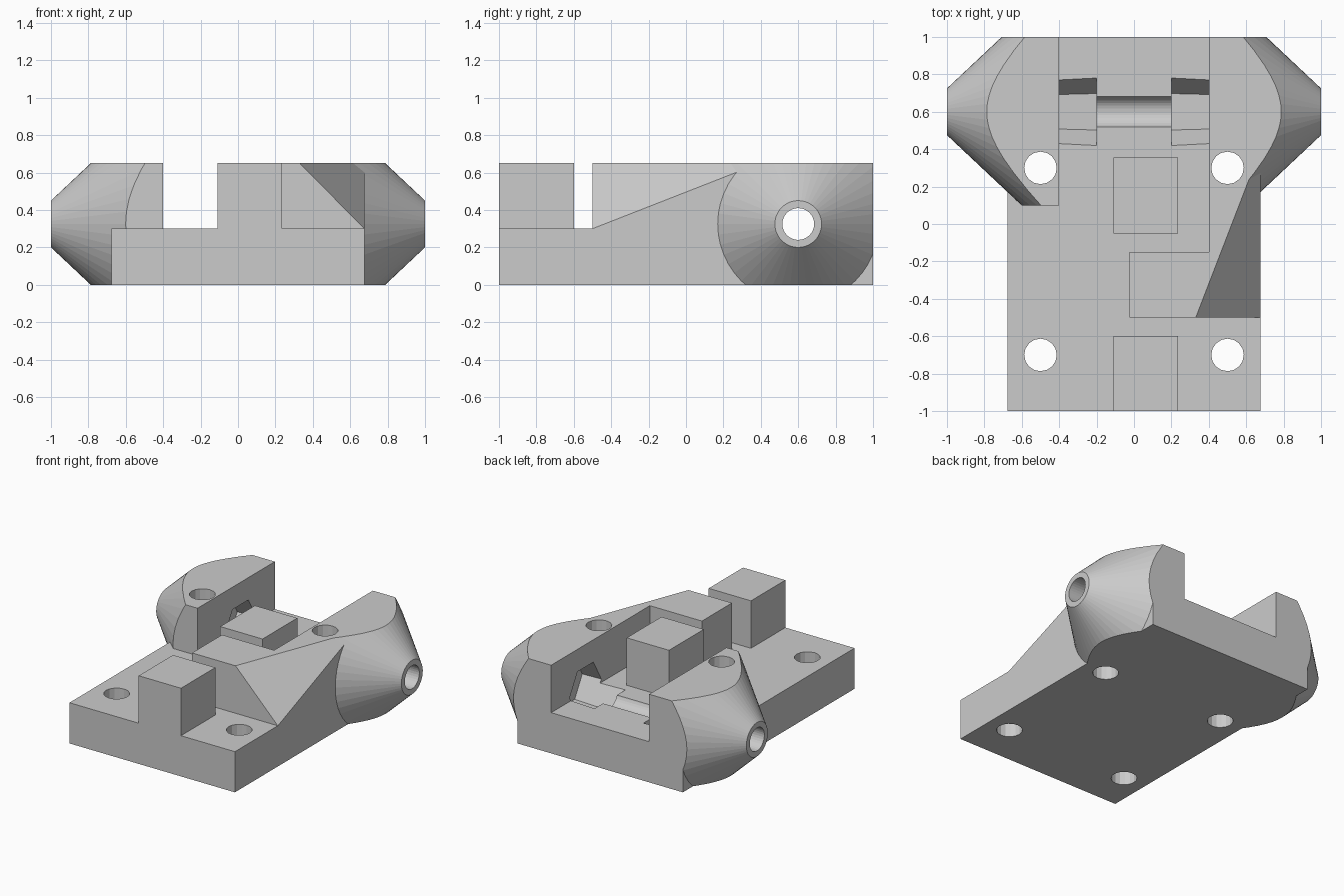
import bpy, bmesh
from math import pi
from mathutils import Matrix, Vector

if "Cube" in bpy.data.objects:
    bpy.data.objects.remove(bpy.data.objects["Cube"], do_unlink=True)

grey = bpy.data.materials.new("plain_grey")
grey.use_nodes = True
grey.diffuse_color = (0.6, 0.6, 0.6, 1)
grey.node_tree.nodes["Principled BSDF"].inputs["Base Color"].default_value = (0.6, 0.6, 0.6, 1)

TOP, FLOOR = 0.65, 0.3          # block tops and plate surface
AXLE_Y, AXLE_Z = 0.6, 0.325     # centre of the cross axle


def finish(name, bm):
    bmesh.ops.recalc_face_normals(bm, faces=bm.faces[:])
    mesh = bpy.data.meshes.new(name)
    bm.to_mesh(mesh)
    bm.free()
    mesh.materials.append(grey)
    ob = bpy.data.objects.new(name, mesh)
    bpy.context.collection.objects.link(ob)
    return ob


def box(name, x, y, z, bevel_plane=None):
    bm = bmesh.new()
    bmesh.ops.create_cube(bm, size=1)
    for v in bm.verts:
        v.co = [r[0] if c < 0 else r[1] for c, r in zip(v.co, (x, y, z))]
    if bevel_plane:
        geom = bm.verts[:] + bm.edges[:] + bm.faces[:]
        cut = bmesh.ops.bisect_plane(bm, geom=geom, plane_co=bevel_plane[0],
                                     plane_no=bevel_plane[1], clear_outer=True)
        edges = [e for e in cut["geom_cut"] if isinstance(e, bmesh.types.BMEdge)]
        bmesh.ops.contextual_create(bm, geom=edges)
    return finish(name, bm)


def cone_x(name, x1, r1, x2, r2, sides):
    """Round part along the axle, from x1 to x2."""
    bm = bmesh.new()
    place = Matrix.Translation(((x1 + x2) / 2, AXLE_Y, AXLE_Z)) @ Matrix.Rotation(pi / 2, 4, "Y")
    bmesh.ops.create_cone(bm, cap_ends=True, segments=sides, radius1=r1, radius2=r2,
                          depth=x2 - x1, matrix=place)
    return finish(name, bm)


def combine(target, other, operation):
    mod = target.modifiers.new("combine", "BOOLEAN")
    mod.operation = operation
    mod.solver = "EXACT"
    mod.object = other
    bpy.context.view_layer.objects.active = target
    bpy.ops.object.modifier_apply(modifier=mod.name)
    bpy.data.objects.remove(other, do_unlink=True)


# Raised side wall with a sloping outer corner
a, b, c = Vector((0.33, -0.5, TOP)), Vector((0.675, -0.5, FLOOR)), Vector((0.6, 0.2, TOP))
slope = (b - a).cross(c - a).normalized()
if slope.z < 0:
    slope.negate()
body = box("mount_body", (-0.025, 0.675), (-0.5, 0.6), (0.2, 0.8), (a, slope))

# Conical axle bosses, cut flat at the front
for side in (-1, 1):
    if side > 0:
        boss = cone_x("boss", 0.3, 0.783, 1, 0.125, 48)
    else:
        boss = cone_x("boss", -1, 0.125, -0.3, 0.783, 48)
    combine(boss, box("limit", (-2, 2), (0.1, 2), (-2, 2)), "INTERSECT")
    combine(body, boss, "UNION")

# Open channel between the walls
combine(body, box("channel", (-0.4, 0.4), (-0.15, 2), (FLOOR, 2)), "DIFFERENCE")

# Base plate and the two upright blocks
combine(body, box("plate", (-0.675, 0.675), (-1.1, 1.1), (-0.1, FLOOR)), "UNION")
combine(body, box("middle_block", (-0.11, 0.235), (-0.05, 0.355), (0.1, 0.8)), "UNION")
combine(body, box("front_block", (-0.11, 0.235), (-1.2, -0.6), (0.1, 0.8)), "UNION")

# Trim to the flat top, bottom, front and back
combine(body, box("trim", (-2, 2), (-1, 1), (0, TOP)), "INTERSECT")

# Axle bore and tapered six-sided nut pockets
combine(body, cone_x("bore", -1.2, 0.085, 1.2, 0.085, 32), "DIFFERENCE")
combine(body, cone_x("nut_pocket", 0.2, 0.195, 0.55, 0.177, 6), "DIFFERENCE")
combine(body, cone_x("nut_pocket", -0.55, 0.177, -0.2, 0.195, 6), "DIFFERENCE")

# Four vertical screw holes
for x in (-0.5, 0.5):
    for y in (-0.7, 0.3):
        bm = bmesh.new()
        bmesh.ops.create_cone(bm, cap_ends=True, segments=16, radius1=0.087, radius2=0.087,
                              depth=3, matrix=Matrix.Translation((x, y, 0)))
        combine(body, finish("screw_hole", bm), "DIFFERENCE")
